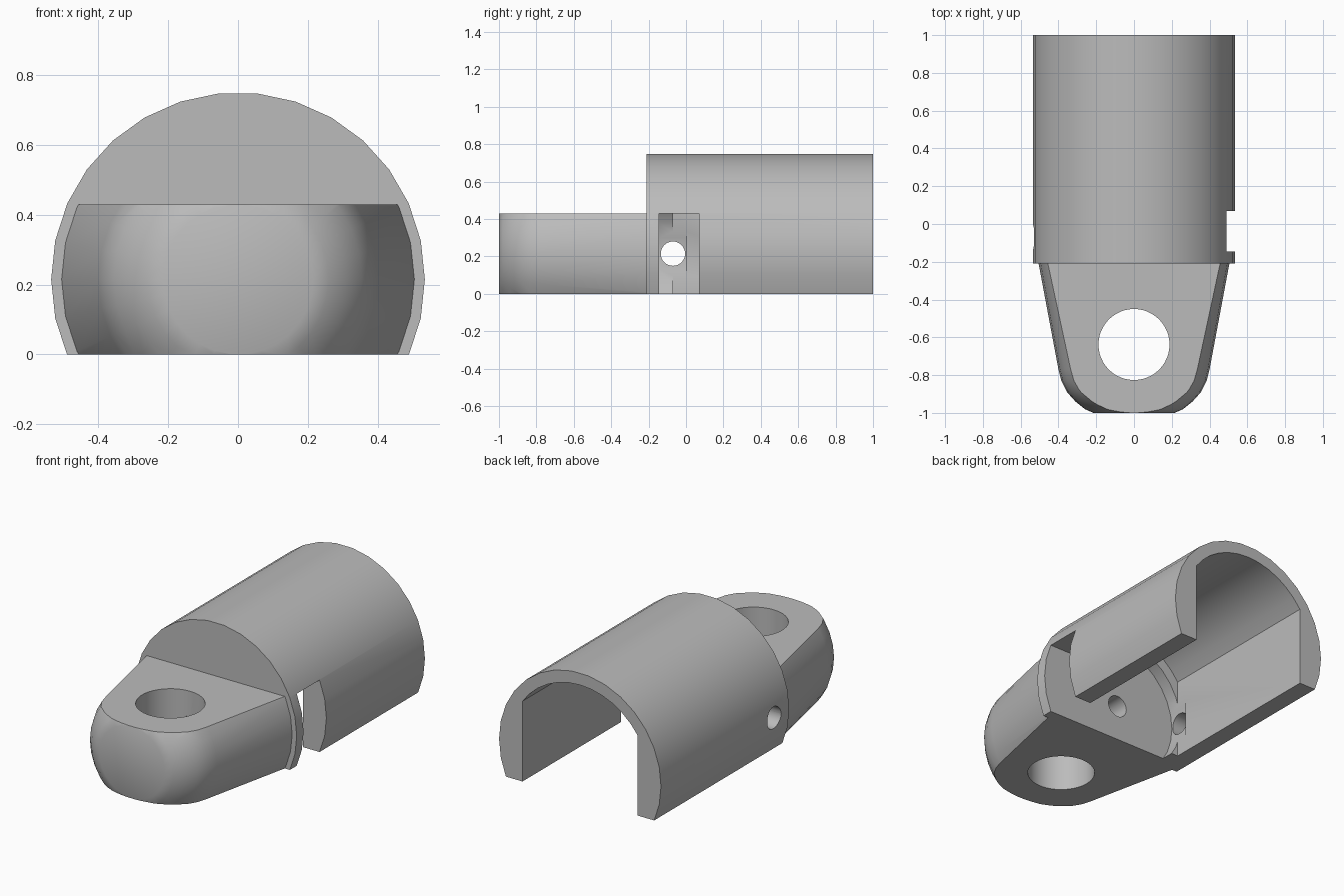
import bpy, bmesh, math
from mathutils import Matrix, Vector

if "Cube" in bpy.data.objects:
    bpy.data.objects.remove(bpy.data.objects["Cube"])

AXIS_Z = 0.215

grey = bpy.data.materials.new("plain grey")
grey.use_nodes = True
colour = (0.5, 0.5, 0.5, 1)
grey.diffuse_color = colour
grey.node_tree.nodes["Principled BSDF"].inputs["Base Color"].default_value = colour


def finish(name, bm):
    bmesh.ops.recalc_face_normals(bm, faces=bm.faces)
    mesh = bpy.data.meshes.new(name)
    bm.to_mesh(mesh)
    bm.free()
    mesh.materials.append(grey)
    ob = bpy.data.objects.new(name, mesh)
    bpy.context.collection.objects.link(ob)
    return ob


def lathe(name, profile, sides=30):
    """Closed solid turned about the long axis from (radius, y) pairs."""
    bm = bmesh.new()
    rings = []
    for r, y in profile:
        angles = [2 * math.pi * (i + 0.5) / sides for i in range(sides)]
        rings.append([bm.verts.new((r * math.sin(a), y, AXIS_Z + r * math.cos(a))) for a in angles])
    for a, b in zip(rings, rings[1:]):
        for i in range(sides):
            j = (i + 1) % sides
            bm.faces.new((a[i], a[j], b[j], b[i]))
    bm.faces.new(rings[0])
    bm.faces.new(rings[-1])
    return finish(name, bm)


def box(name, low, high):
    bm = bmesh.new()
    low, high = Vector(low), Vector(high)
    size = high - low
    bmesh.ops.create_cube(bm, size=1, matrix=Matrix.Translation((low + high) / 2) @ Matrix.Diagonal((*size, 1)))
    return finish(name, bm)


def drill(name, radius, length, centre, axis, sides=32):
    bm = bmesh.new()
    turn = Vector(axis).to_track_quat('Z', 'Y').to_matrix().to_4x4()
    bmesh.ops.create_cone(bm, cap_ends=True, segments=sides, radius1=radius, radius2=radius,
                          depth=length, matrix=Matrix.Translation(centre) @ turn)
    return finish(name, bm)


def combine(target, tool, operation='DIFFERENCE'):
    mod = target.modifiers.new("combine", 'BOOLEAN')
    mod.operation = operation
    mod.solver = 'EXACT'
    mod.object = tool
    bpy.context.view_layer.objects.active = target
    bpy.ops.object.modifier_apply(modifier=mod.name)
    bpy.data.objects.remove(tool)


# Half-round sleeve
body = lathe("clevis_body", [(0.535, -0.21), (0.535, 1.0)])

# Arched channel, open at the back and underneath
half, spring, arch = 0.38, 0.48, 0.463
limit = math.asin(half / arch)
outline = [(half, -0.5)]
outline += [(arch * math.sin(limit * (1 - k / 6)), AXIS_Z + arch * math.cos(limit * (1 - k / 6)))
            for k in range(13)]
outline.append((-half, -0.5))
bm = bmesh.new()
face = bm.faces.new([bm.verts.new((x, -0.07, z)) for x, z in outline])
new = bmesh.ops.extrude_face_region(bm, geom=[face])["geom"]
bmesh.ops.translate(bm, vec=(0, 1.3, 0), verts=[v for v in new if isinstance(v, bmesh.types.BMVert)])
combine(body, finish("channel", bm))

# Round seat behind the front plate, and the side slot
combine(body, lathe("seat", [(0.40, -0.145), (0.40, 0.0)]))
combine(body, box("slot", (0, -0.145, -0.5), (0.8, 0.07, 0.43)))

# Tapered rounded lug, trimmed flat on top
lug = lathe("lug", [(0.505, -0.18), (0.505, -0.21), (0.40, -0.77), (0.385, -0.83), (0.355, -0.89),
                    (0.31, -0.94), (0.26, -0.98), (0.215, -1.0)])
combine(lug, box("lug_trim", (-1, -1.5, 0.43), (1, 0.5, 1.5)))
combine(body, lug, 'UNION')

# Flat underside
combine(body, box("base_trim", (-1, -1.5, -1), (1, 1.5, 0)))

# Pin hole, side wall hole and lengthwise screw hole
combine(body, drill("pin_hole", 0.188, 2, (0, -0.638, 0.2), (0, 0, 1), 48))
combine(body, drill("side_hole", 0.065, 0.7, (-0.4, -0.07, AXIS_Z), (1, 0, 0)))
combine(body, drill("screw_hole", 0.065, 0.5, (0, -0.35, AXIS_Z), (0, 1, 0)))

bpy.ops.object.select_all(action='DESELECT')
body.select_set(True)
bpy.context.view_layer.objects.active = body
bpy.ops.object.shade_smooth_by_angle(angle=math.radians(30))
